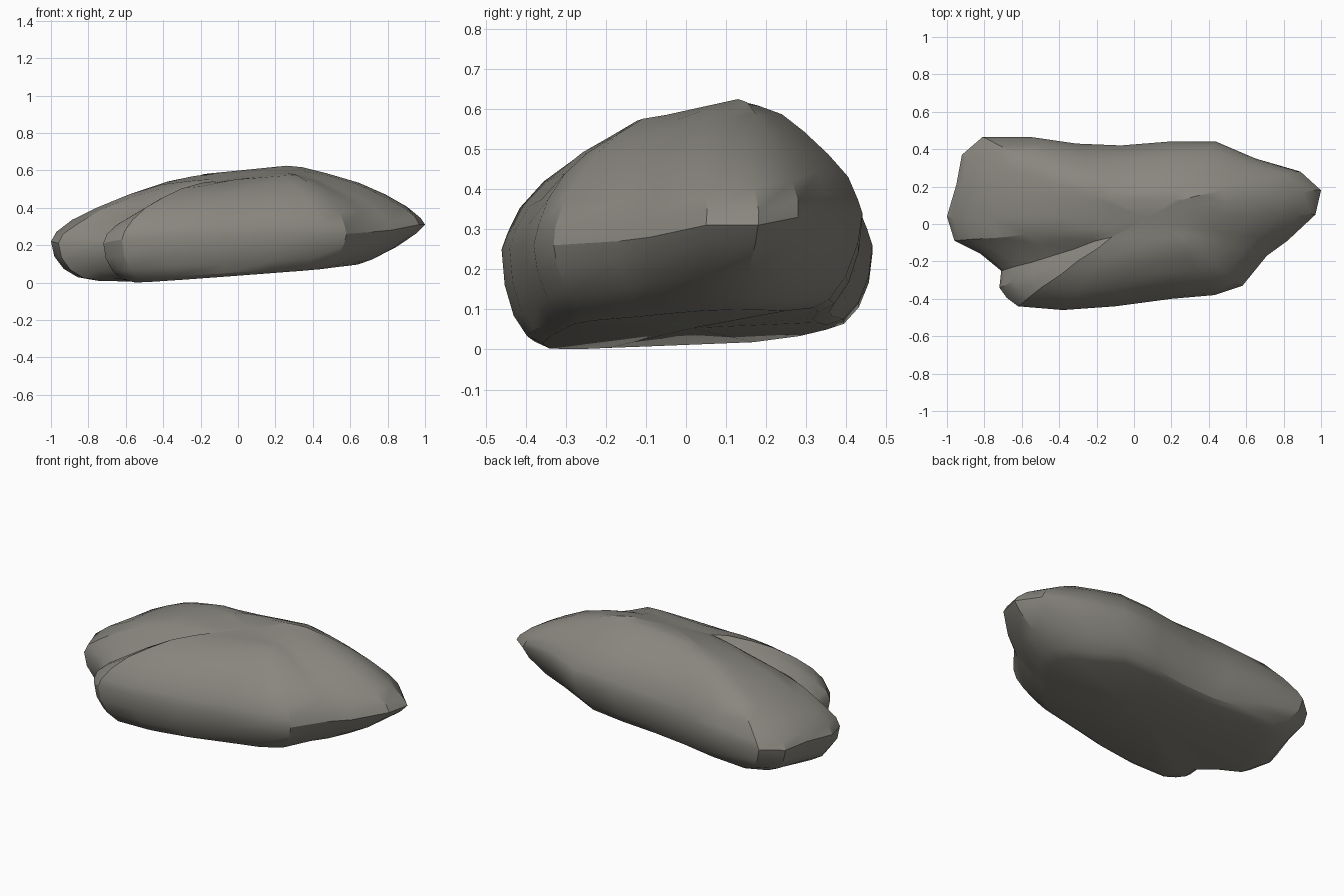
import bpy
import bmesh
import math
import random
from mathutils import Vector

random.seed(4)

default_cube = bpy.data.objects.get("Cube")
if default_cube:
    bpy.data.objects.remove(default_cube, do_unlink=True)

# Widest outline of the boulder, counter-clockwise from its tip
OUTLINE = [
    (1, .18, .31), (.89, .28, .33), (.65, .35, .35), (.44, .44, .34),
    (.18, .44, .33), (-.07, .42, .3), (-.31, .43, .27), (-.55, .465, .26),
    (-.81, .465, .24), (-.92, .37, .23), (-.95, .21, .23), (-1, .04, .22),
    (-.96, -.09, .21), (-.82, -.16, .2), (-.71, -.25, .2), (-.72, -.34, .21),
    (-.68, -.395, .22), (-.62, -.44, .23), (-.38, -.46, .25), (-.1, -.44, .25),
    (.2, -.4, .26), (.43, -.38, .26), (.58, -.33, .26), (.71, -.17, .27),
    (.82, -.09, .28), (.97, .05, .31),
]
CENTRE = Vector((.07, .03))
UPPER_STEPS = 7
LOWER_STEPS = 4


def make_material(name, colour):
    material = bpy.data.materials.new(name)
    material.use_nodes = True
    material.diffuse_color = colour
    shader = material.node_tree.nodes["Principled BSDF"]
    shader.inputs["Base Color"].default_value = colour
    shader.inputs["Roughness"].default_value = .9
    return material


def clamp(value, limit):
    return max(-limit, min(limit, value))


def rounded(angle, power):
    """Reach and rise along a quarter superellipse."""
    reach = max(0, math.cos(angle)) ** (2 / power)
    rise = max(0, math.sin(angle)) ** (2 / power)
    return reach, rise


def ground_height(flat):
    """Tilted underside, lifting along the back edge."""
    slope = .05 + .07 * max(flat.x, -.55) + .04 * flat.y
    return max(0, slope) + .2 * max(0, flat.y - .23)


def summit_height(flat):
    """Small tilted plateau on the crown."""
    return .57 + .1 * flat.x + .22 * flat.y


def groove(flat, direction, width, depth):
    """Depth of a radial crease pointing along the given direction."""
    offset = flat - CENTRE
    angle = offset.angle_signed(direction)
    return depth * math.exp(-(angle / width) ** 2)


def upper_point(rim, rim_height, angle):
    """Domed surface between the rim and the plateau."""
    spoke = rim - CENTRE
    inner = CENTRE + Vector((clamp(spoke.x * .4, .19), clamp(spoke.y * .4, .1)))
    power = 1.65 - .15 * rim.x ** 2 - .2 * max(0, rim.y)
    reach, rise = rounded(angle, power)
    flat = inner.lerp(rim, reach)
    height = rim_height + (summit_height(inner) - rim_height) * rise
    fade = math.sin(math.pi * reach)
    height -= fade * groove(rim, Vector((-.77, -.29)), .16, .05)
    height -= fade * groove(rim, Vector((.7, -.15)), .15, .015)
    return Vector((flat.x, flat.y, height))


def lower_point(rim, rim_height, angle):
    """Rounded flank tucking in towards the flat underside."""
    inset = .79 - .16 * max(0, rim.x) ** 2 - .12 * max(0, rim.y)
    foot = CENTRE + (rim - CENTRE) * inset
    reach, drop = rounded(angle, 2 - .75 * max(0, rim.x))
    flat = foot.lerp(rim, reach)
    height = rim_height + (ground_height(foot) - rim_height) * drop
    return Vector((flat.x, flat.y, height))


def roughen(point, amount):
    """Small chips in the stone."""
    return point + Vector([random.uniform(-amount, amount) for _ in range(3)])


def bridge(mesh, lower, upper):
    count = len(lower)
    for i in range(count):
        j = (i + 1) % count
        mesh.faces.new((lower[i], lower[j], upper[j], upper[i]))


def build_boulder():
    mesh = bmesh.new()
    rings = []
    # Lower flank, from the foot up to just under the rim
    for step in range(LOWER_STEPS, 0, -1):
        angle = math.pi / 2 * step / LOWER_STEPS
        rings.append([
            mesh.verts.new(lower_point(Vector((x, y)), z, angle))
            for x, y, z in OUTLINE
        ])
    # Rim and dome, up to the plateau edge
    for step in range(UPPER_STEPS + 1):
        angle = math.pi / 2 * step / UPPER_STEPS
        chip = .005 if 0 < step < UPPER_STEPS else 0
        rings.append([
            mesh.verts.new(roughen(upper_point(Vector((x, y)), z, angle), chip))
            for x, y, z in OUTLINE
        ])
    for lower, upper in zip(rings, rings[1:]):
        bridge(mesh, lower, upper)
    # Close the underside and the plateau
    underside = mesh.faces.new(list(reversed(rings[0])))
    plateau = mesh.faces.new(rings[-1])
    bmesh.ops.poke(mesh, faces=[underside, plateau])
    bmesh.ops.remove_doubles(mesh, verts=mesh.verts[:], dist=.002)
    bmesh.ops.recalc_face_normals(mesh, faces=mesh.faces[:])
    data = bpy.data.meshes.new("boulder")
    mesh.to_mesh(data)
    mesh.free()
    return data


# Single weathered stone
boulder = bpy.data.objects.new("boulder", build_boulder())
bpy.context.collection.objects.link(boulder)
boulder.data.materials.append(make_material("grey stone", (.25, .24, .21, 1)))

bpy.ops.object.select_all(action="DESELECT")
boulder.select_set(True)
bpy.context.view_layer.objects.active = boulder
bpy.ops.object.shade_smooth_by_angle(angle=math.radians(30))
